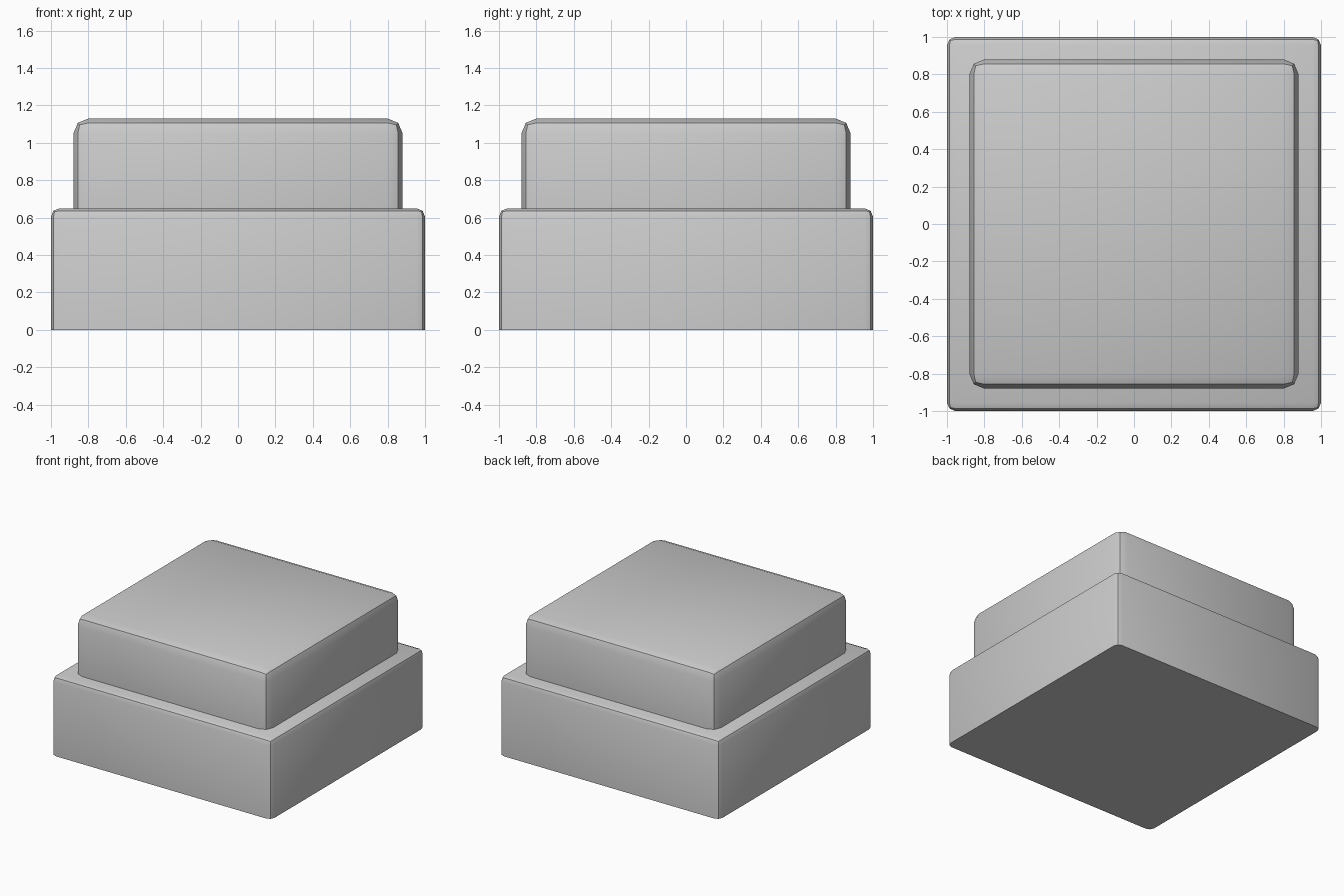
import bpy
import bmesh
from math import radians

if "Cube" in bpy.data.objects:
    bpy.data.objects.remove(bpy.data.objects["Cube"])


def rounded_block(name, half, z0, z1, bevel, open_bottom=False):
    """Square block with a flat bottom; side and top edges rounded in two facets."""
    bm = bmesh.new()
    bmesh.ops.create_cube(bm, size=1)
    for v in bm.verts:
        v.co = (v.co.x * 2 * half, v.co.y * 2 * half, z0 if v.co.z < 0 else z1)
    edges = [e for e in bm.edges if any(v.co.z > z0 + 1e-4 for v in e.verts)]
    bmesh.ops.bevel(bm, geom=edges, offset=bevel, offset_type='OFFSET',
                    segments=2, profile=0.5, affect='EDGES')
    if open_bottom:
        bottom = [f for f in bm.faces if all(v.co.z < z0 + 1e-4 for v in f.verts)]
        bmesh.ops.delete(bm, geom=bottom, context='FACES')
    mesh = bpy.data.meshes.new(name)
    bm.to_mesh(mesh)
    bm.free()
    obj = bpy.data.objects.new(name, mesh)
    bpy.context.collection.objects.link(obj)
    bpy.ops.object.select_all(action='DESELECT')
    obj.select_set(True)
    bpy.context.view_layer.objects.active = obj
    bpy.ops.object.shade_smooth_by_angle(angle=radians(30))
    return obj


# Wide lower block
rounded_block("base_block", 1.0, 0.0, 0.65, 0.045)
# Narrower cap resting on the base
rounded_block("upper_block", 0.88, 0.65, 1.13, 0.08, open_bottom=True)
